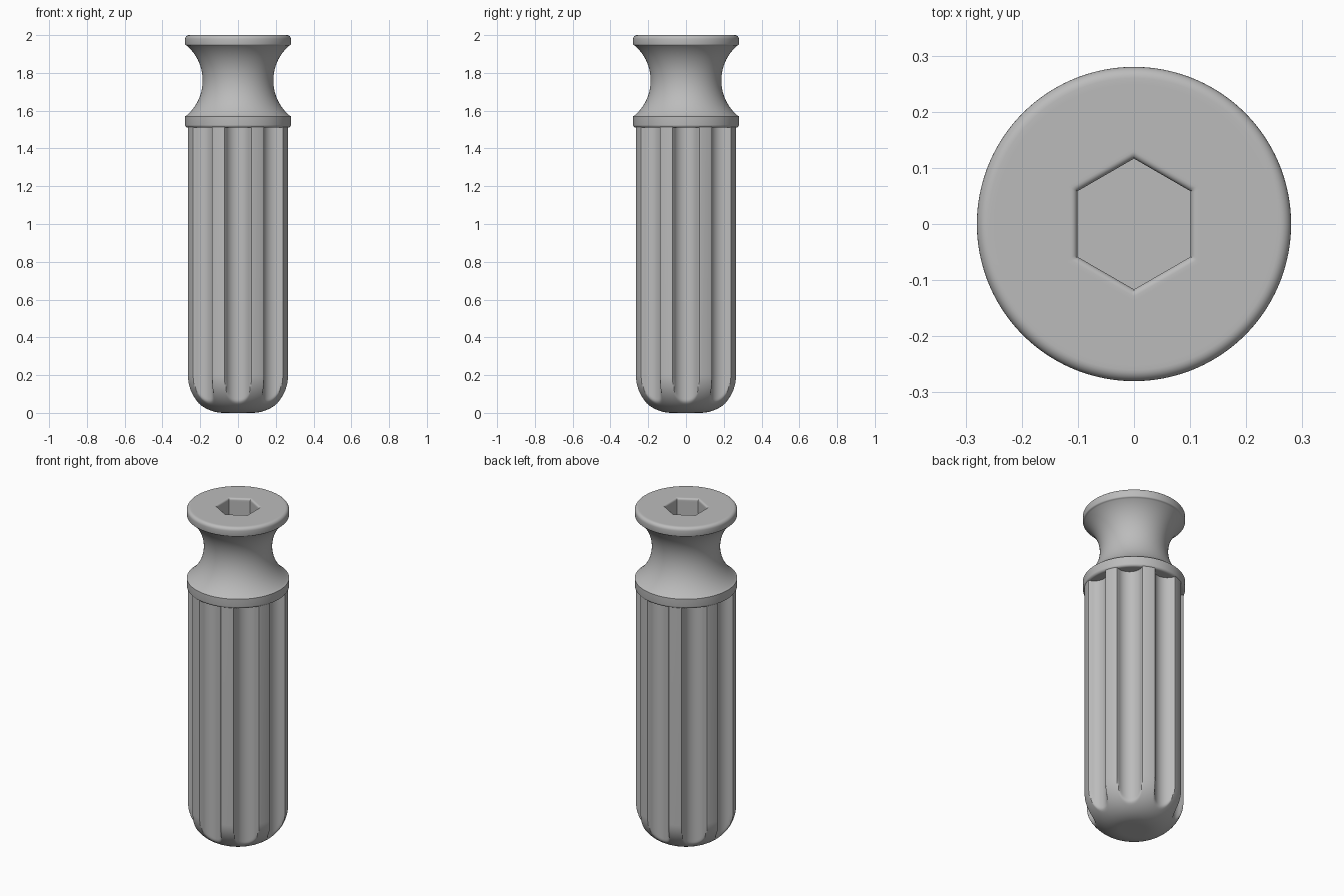
import bpy, bmesh
from math import sin, cos, asin, sqrt, pi, radians

cube = bpy.data.objects.get("Cube")
if cube:
    bpy.data.objects.remove(cube)

grey = bpy.data.materials.new("plain grey")
grey.use_nodes = True
COLOUR = (0.5, 0.5, 0.5, 1)
grey.diffuse_color = COLOUR
grey.node_tree.nodes["Principled BSDF"].inputs["Base Color"].default_value = COLOUR


def loft(name, rings, segments):
    """Skin a stack of (radius function of angle, height) rings and cap both ends."""
    bm = bmesh.new()
    loops = []
    for radius, z in rings:
        loop = []
        for i in range(segments):
            a = 2 * pi * i / segments
            r = radius(a)
            loop.append(bm.verts.new((r * cos(a), r * sin(a), z)))
        loops.append(loop)
    for low, high in zip(loops, loops[1:]):
        for i in range(segments):
            j = (i + 1) % segments
            bm.faces.new((low[i], low[j], high[j], high[i]))
    bm.faces.new(loops[0][::-1])
    bm.faces.new(loops[-1])
    bmesh.ops.recalc_face_normals(bm, faces=bm.faces)
    mesh = bpy.data.meshes.new(name)
    bm.to_mesh(mesh)
    bm.free()
    mesh.materials.append(grey)
    obj = bpy.data.objects.new(name, mesh)
    bpy.context.collection.objects.link(obj)
    bpy.ops.object.select_all(action='DESELECT')
    obj.select_set(True)
    bpy.context.view_layer.objects.active = obj
    bpy.ops.object.shade_smooth_by_angle(angle=radians(35))
    return obj


def arc(cx, cz, radius, start, end, steps):
    """Points of a profile arc, angles in degrees."""
    angles = [radians(start + (end - start) * i / steps) for i in range(steps + 1)]
    return [(cx + radius * cos(t), cz + radius * sin(t)) for t in angles]


def circle(r):
    return lambda a: r


def hexagon(apothem):
    # Corners lie on the y axis
    return lambda a: apothem / cos((a + pi / 6) % (pi / 3) - pi / 6)


def smooth_min(a, b, k):
    h = max(k - abs(a - b), 0) / k
    return min(a, b) - h * h * k / 4


# Fluted grip: eight round grooves that run out into the domed end
BODY, DOME = 0.275, 0.2
GROOVE, GROOVE_CENTRE = 0.07, 0.285
EDGE = asin(GROOVE / GROOVE_CENTRE)


def groove_radius(a):
    d = abs((a + pi / 8) % (pi / 4) - pi / 8)
    if d < EDGE:
        return GROOVE_CENTRE * cos(d) - sqrt(GROOVE ** 2 - (GROOVE_CENTRE * sin(d)) ** 2)
    return GROOVE_CENTRE * cos(EDGE) + 0.2 * (d - EDGE)


def fluted(r):
    return lambda a: smooth_min(r, groove_radius(a), 0.01)


grip_profile = [(0.06, 0)] + arc(BODY - DOME, DOME, DOME, -90, 0, 28) + [(BODY, 1.52)]
loft("fluted_grip", [(fluted(r), z) for r, z in grip_profile], 384)

# Collar, waisted neck, flange and hexagonal socket
RIM, TOP = 0.28, 2.0
profile = [(0.19, 1.51), (0.26, 1.51)]
profile += arc(RIM - 0.015, 1.525, 0.015, -90, 0, 5)
profile += [(RIM, 1.57), (0.272, 1.575)]
profile += arc(0.431, 1.76, 0.244, 229, 132, 28)
profile += arc(RIM - 0.008, 1.953, 0.008, -90, 0, 3)
profile += arc(RIM - 0.02, TOP - 0.02, 0.02, 0, 90, 6)
profile += [(0.25, TOP)]
rings = [(circle(r), z) for r, z in profile]

FLAT, LIP = 0.101, 0.011
socket = [(FLAT + LIP + 0.006, TOP)]
socket += arc(FLAT + LIP, TOP - LIP, LIP, 90, 180, 5)
socket += [(FLAT, TOP - 0.02), (FLAT, TOP - 0.3)]
rings += [(hexagon(r), z) for r, z in socket]
loft("socketed_neck", rings, 192)
